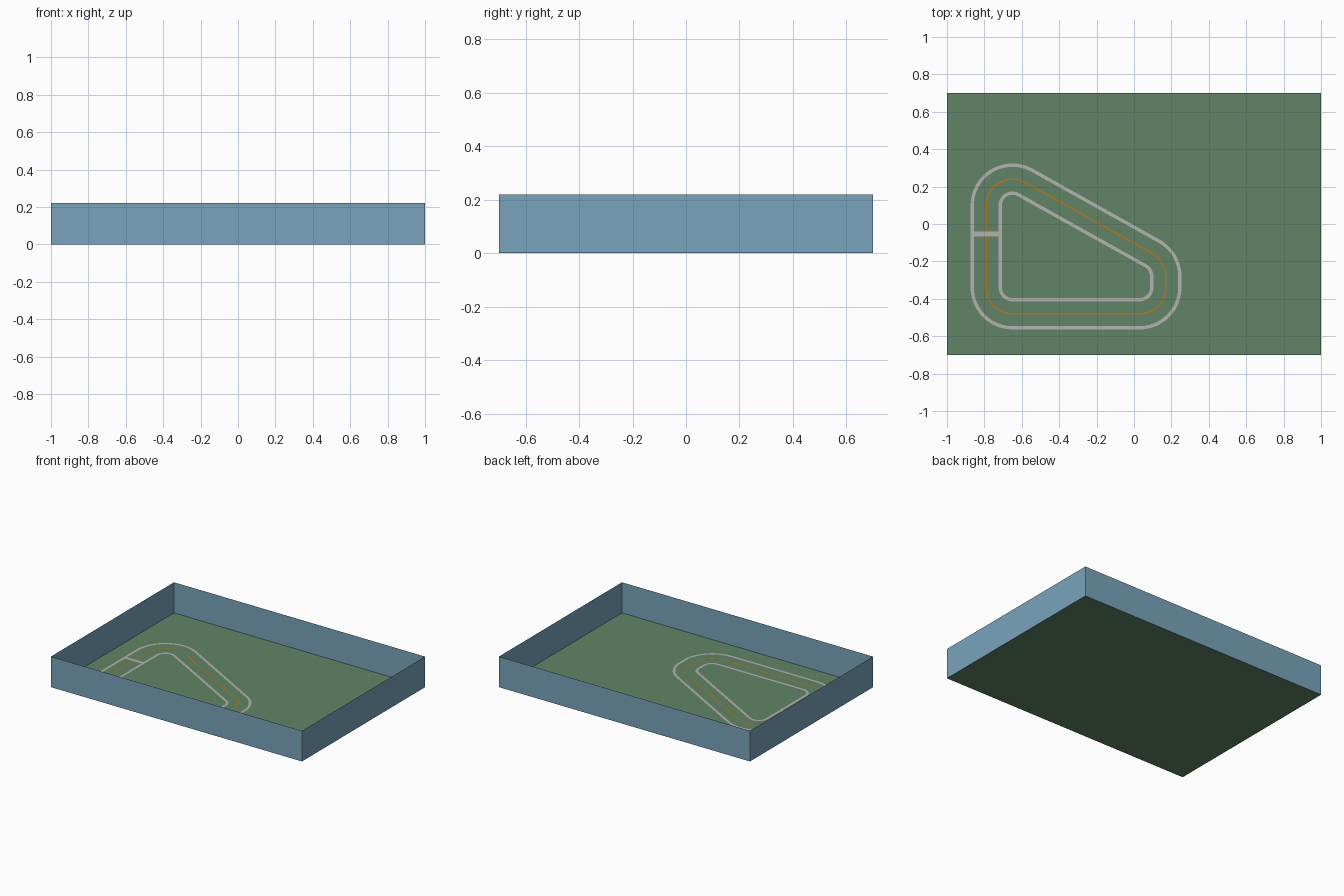
import bpy, math
from mathutils import Vector

if "Cube" in bpy.data.objects:
    bpy.data.objects.remove(bpy.data.objects["Cube"])


def material(name, rgb):
    # sRGB 0-255 to linear
    lin = [((c / 255 + 0.055) / 1.055) ** 2.4 for c in rgb]
    m = bpy.data.materials.new(name)
    m.diffuse_color = (*lin, 1)
    m.use_nodes = True
    m.node_tree.nodes["Principled BSDF"].inputs["Base Color"].default_value = m.diffuse_color
    return m


green = material("floor_green", (97, 132, 102))
blue = material("wall_blue", (121, 164, 188))
grey = material("line_grey", (178, 178, 174))
orange = material("line_orange", (190, 118, 20))


def mesh(name, verts, faces, mat):
    me = bpy.data.meshes.new(name)
    me.from_pydata(verts, [], faces)
    me.materials.append(mat)
    ob = bpy.data.objects.new(name, me)
    bpy.context.collection.objects.link(ob)
    return ob


# Arena floor and thin surrounding walls
W, D, H = 1.0, 0.7, 0.22
base = [(-W, -D), (W, -D), (W, D), (-W, D)]
mesh("floor", [(x, y, 0) for x, y in base], [(0, 1, 2, 3)], green)
mesh("walls", [(x, y, z) for z in (0, H) for x, y in base],
     [(i, (i + 1) % 4, (i + 1) % 4 + 4, i + 4) for i in range(4)], blue)

# Track corners (arc centres, counter-clockwise) with arc start and end angles
slope = math.degrees(math.atan2(0.68, 0.38))
corners = [((-0.65, -0.34), 180, 270), ((0.03, -0.34), 270, 360),
           ((0.03, -0.28), 0, slope), ((-0.65, 0.10), slope, 180)]


def loop(radius, z, steps=12):
    pts = []
    for (cx, cy), a, b in corners:
        for i in range(steps + 1):
            t = math.radians(a + (b - a) * i / steps)
            pts.append((cx + radius * math.cos(t), cy + radius * math.sin(t), z))
    return pts


def track_line(name, radius, width, mat, z=0.002):
    inner, outer = loop(radius - width / 2, z), loop(radius + width / 2, z)
    n = len(inner)
    faces = [(i, n + i, n + (i + 1) % n, (i + 1) % n) for i in range(n)]
    mesh(name, inner + outer, faces, mat)


# Road edges and centre line
track_line("outer_edge_line", 0.215, 0.018, grey)
track_line("inner_edge_line", 0.065, 0.018, grey)
track_line("centre_line", 0.14, 0.007, orange)

# Start line across the road
x0, x1, y, h = -0.858, -0.722, -0.053, 0.0125
mesh("start_line", [(x0, y - h, 0.0025), (x1, y - h, 0.0025),
                    (x1, y + h, 0.0025), (x0, y + h, 0.0025)], [(0, 1, 2, 3)], grey)
